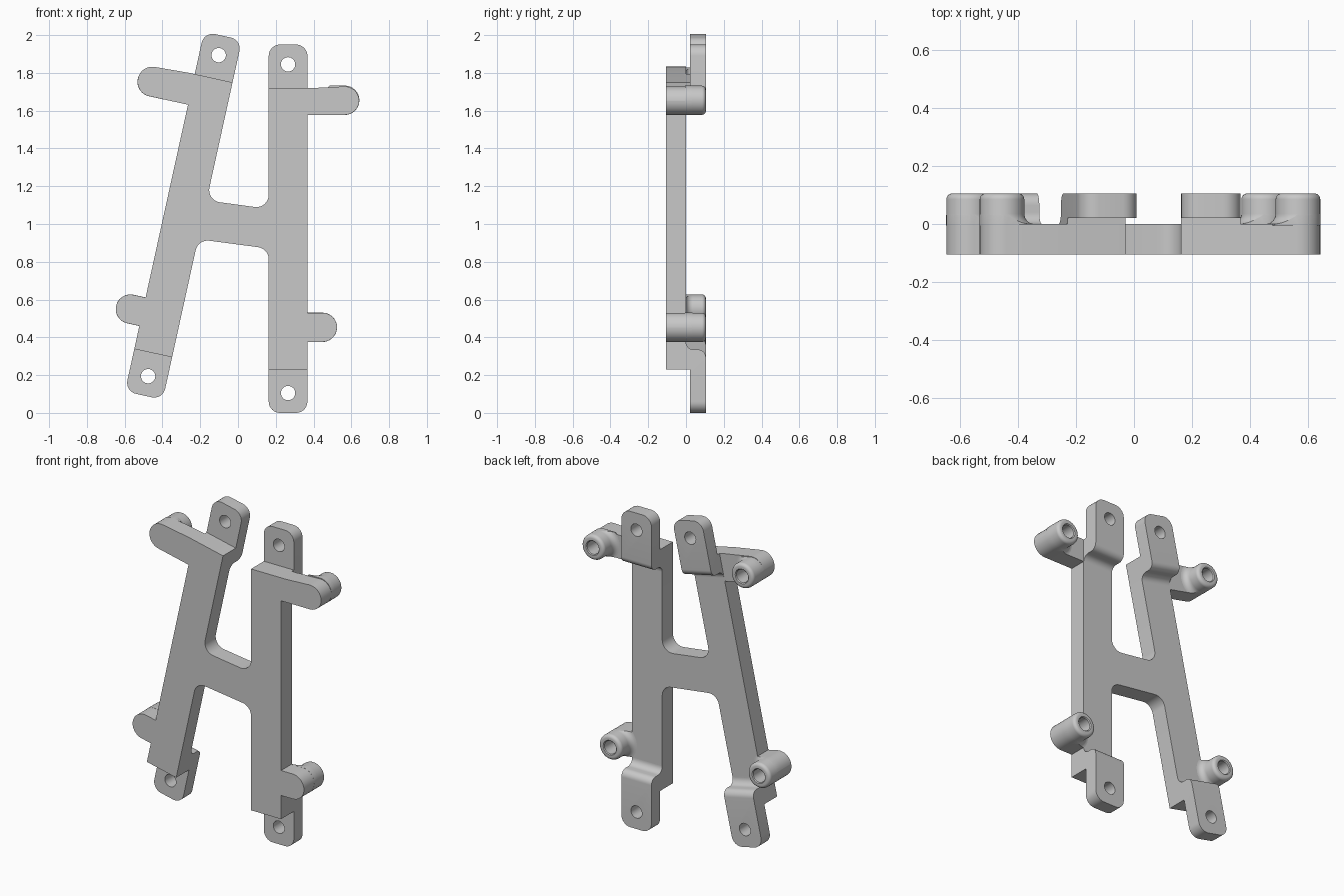
import bpy, bmesh, math
from mathutils import Matrix, Vector

if "Cube" in bpy.data.objects:
    bpy.data.objects.remove(bpy.data.objects["Cube"], do_unlink=True)

grey = bpy.data.materials.new("plain grey")
grey.use_nodes = True
COLOUR = (0.58, 0.58, 0.58, 1)
grey.diffuse_color = COLOUR
grey.node_tree.nodes["Principled BSDF"].inputs["Base Color"].default_value = COLOUR

FRONT, BACK = -0.105, 0.105
HALF_W = 0.1025      # half the width of a bar
BODY = 0.745         # half the length of a bar without its tabs
END = 0.975          # half the length with tabs
HOLE_S = 0.87        # tab hole distance from the bar centre
WEB = 0.105          # half the height of the cross web
R = 0.077            # post radius

# Each bar: name, outer side, placement, post centres (across, along)
BARS = [
    ("left", 1, Matrix.Translation((0.265, 0, 0.975)),
     {"lower": (0.182, -0.522), "upper": (0.30, 0.68)}),
    ("right", -1, Matrix.Translation((-0.289, 0, 1.044)) @ Matrix.Rotation(math.radians(12.4), 4, 'Y'),
     {"lower": (-0.168, -0.543), "upper": (-0.314, 0.656)}),
]


def fillet(corners, steps=8):
    """Round each (a, b, radius) corner of a closed outline."""
    out = []
    for i, (a, b, r) in enumerate(corners):
        p = Vector((a, b))
        if r == 0:
            out.append(p)
            continue
        u = (Vector(corners[i - 1][:2]) - p).normalized()
        v = (Vector(corners[(i + 1) % len(corners)][:2]) - p).normalized()
        half = math.acos(u.dot(v)) / 2
        c = p + (u + v).normalized() * (r / math.sin(half))
        d = r / math.tan(half)
        start, end = p + u * d - c, p + v * d - c
        turn = math.atan2(start.x * end.y - start.y * end.x, start.dot(end))
        out += [c + Matrix.Rotation(turn * k / steps, 2) @ start for k in range(steps + 1)]
    return out


def prism(bm, points, offset):
    """Fill a closed loop of 3D points and extrude it."""
    face = bm.faces.new([bm.verts.new(p) for p in points])
    new = bmesh.ops.extrude_face_region(bm, geom=[face], use_keep_orig=True)["geom"]
    bmesh.ops.translate(bm, vec=offset, verts=[g for g in new if isinstance(g, bmesh.types.BMVert)])
    bmesh.ops.recalc_face_normals(bm, faces=bm.faces)


def finish(name, bm, matrix=Matrix()):
    bm.transform(matrix)
    mesh = bpy.data.meshes.new(name)
    bm.to_mesh(mesh)
    bm.free()
    mesh.materials.append(grey)
    obj = bpy.data.objects.new(name, mesh)
    bpy.context.collection.objects.link(obj)
    return obj


def activate(obj):
    bpy.ops.object.select_all(action='DESELECT')
    obj.select_set(True)
    bpy.context.view_layer.objects.active = obj


def smooth(obj):
    activate(obj)
    bpy.ops.object.shade_smooth_by_angle(angle=math.radians(35))


def boolean(obj, cutter, operation):
    cutter.hide_render = True
    mod = obj.modifiers.new("cut", 'BOOLEAN')
    mod.operation, mod.object, mod.solver = operation, cutter, 'EXACT'
    activate(obj)
    bpy.ops.object.modifier_apply(modifier=mod.name)
    bpy.data.objects.remove(cutter, do_unlink=True)


def tip(side, u, s):
    """The two rounded corners at the end of an arm, lower first."""
    return [(u + side * R, s - R, R * 0.999), (u + side * R, s + R, R * 0.999)]


# Frame: both bars, the cross web and the arms as one outline
def bar_outline(side, matrix, posts):
    w, lo, up = side * HALF_W, posts["lower"], posts["upper"]
    pts = [(-w, -WEB, 0.065), (-w, -BODY, 0), (w, -BODY, 0),
           (w, lo[1] - R, 0), *tip(side, *lo), (w, lo[1] + R, 0),
           (w, up[1] - R, 0), *tip(side, *up), (side * 0.135, BODY, 0),
           (-w, BODY, 0), (-w, WEB, 0.065)]
    placed = [(matrix @ Vector((u, 0, s)), r) for u, s, r in pts]
    return [(p.x, p.z, r) for p, r in placed]


loops = [bar_outline(side, m, posts) for _, side, m, posts in BARS]
bm = bmesh.new()
prism(bm, [(p.x, FRONT, p.y) for p in fillet(loops[0] + loops[1][::-1])], (0, -FRONT, 0))
smooth(finish("frame", bm))


# Mounting tab: stepped back from the bar with an S-shaped shoulder
def tab(name, end, matrix):
    shape = [(END, 0.02, 0), (END, BACK, 0), (0.64, BACK, 0.04), (0.64, 0, 0.04),
             (0.59, 0, 0), (0.59, -0.01, 0), (BODY, -0.01, 0), (BODY, 0.02, 0)]
    bm = bmesh.new()
    prism(bm, [(-HALF_W, p.y, end * p.x) for p in fillet(shape)], (2 * HALF_W, 0, 0))
    corners = [e for e in bm.edges
               if all(abs(v.co.z) > END - 0.001 for v in e.verts)
               and abs(e.verts[0].co.x - e.verts[1].co.x) < 0.001]
    bmesh.ops.bevel(bm, geom=corners, offset=0.06, segments=8, profile=0.5, affect='EDGES')
    obj = finish(name, bm, matrix)
    drill = bmesh.new()
    bmesh.ops.create_cone(drill, cap_ends=True, segments=32, radius1=0.038, radius2=0.038, depth=0.5,
                          matrix=Matrix.Translation((0, 0, end * HOLE_S)) @ Matrix.Rotation(math.pi / 2, 4, 'X'))
    boolean(obj, finish("drill", drill, matrix), 'DIFFERENCE')
    smooth(obj)


# Post: turned boss with a blind hole, rounded rim and flared foot
def post(name, side, centre, matrix):
    u, s = centre
    rim, flare = 0.02, 0.035
    quarter = [k * math.pi / 12 for k in range(7)]
    profile = [(0, 0), (0.04, 0), (0.04, BACK - 0.005), (0.045, BACK)]
    profile += [(R - rim + rim * math.sin(a), BACK - rim + rim * math.cos(a)) for a in quarter]
    profile += [(R + flare - flare * math.cos(a), flare - flare * math.sin(a)) for a in quarter]
    profile += [(R + flare, -0.01), (0, -0.01)]
    bm = bmesh.new()
    verts = [bm.verts.new((r, y, 0)) for r, y in profile]
    edges = [bm.edges.new(pair) for pair in zip(verts, verts[1:])]
    bmesh.ops.spin(bm, geom=verts + edges, cent=(0, 0, 0), axis=(0, 1, 0),
                   angle=math.tau, steps=40, use_duplicate=False)
    bmesh.ops.remove_doubles(bm, verts=bm.verts, dist=0.0001)
    bmesh.ops.recalc_face_normals(bm, faces=bm.faces)
    obj = finish(name, bm, matrix @ Matrix.Translation((u, 0, s)))
    # Trim the flare to the outline of the arm
    e = R + 0.0005
    inner = u - side * 0.15
    outline = [(inner, s - e, 0), (u + side * e, s - e, e * 0.999),
               (u + side * e, s + e, e * 0.999), (inner, s + e, 0)]
    trim = bmesh.new()
    prism(trim, [(p.x, -0.005, p.y) for p in fillet(outline, 12)], (0, 0.3, 0))
    boolean(obj, finish("trim", trim, matrix), 'INTERSECT')
    smooth(obj)


for label, side, matrix, posts in BARS:
    for level, end in (("lower", -1), ("upper", 1)):
        tab(f"{level}_{label}_tab", end, matrix)
        post(f"{level}_{label}_post", side, posts[level], matrix)
